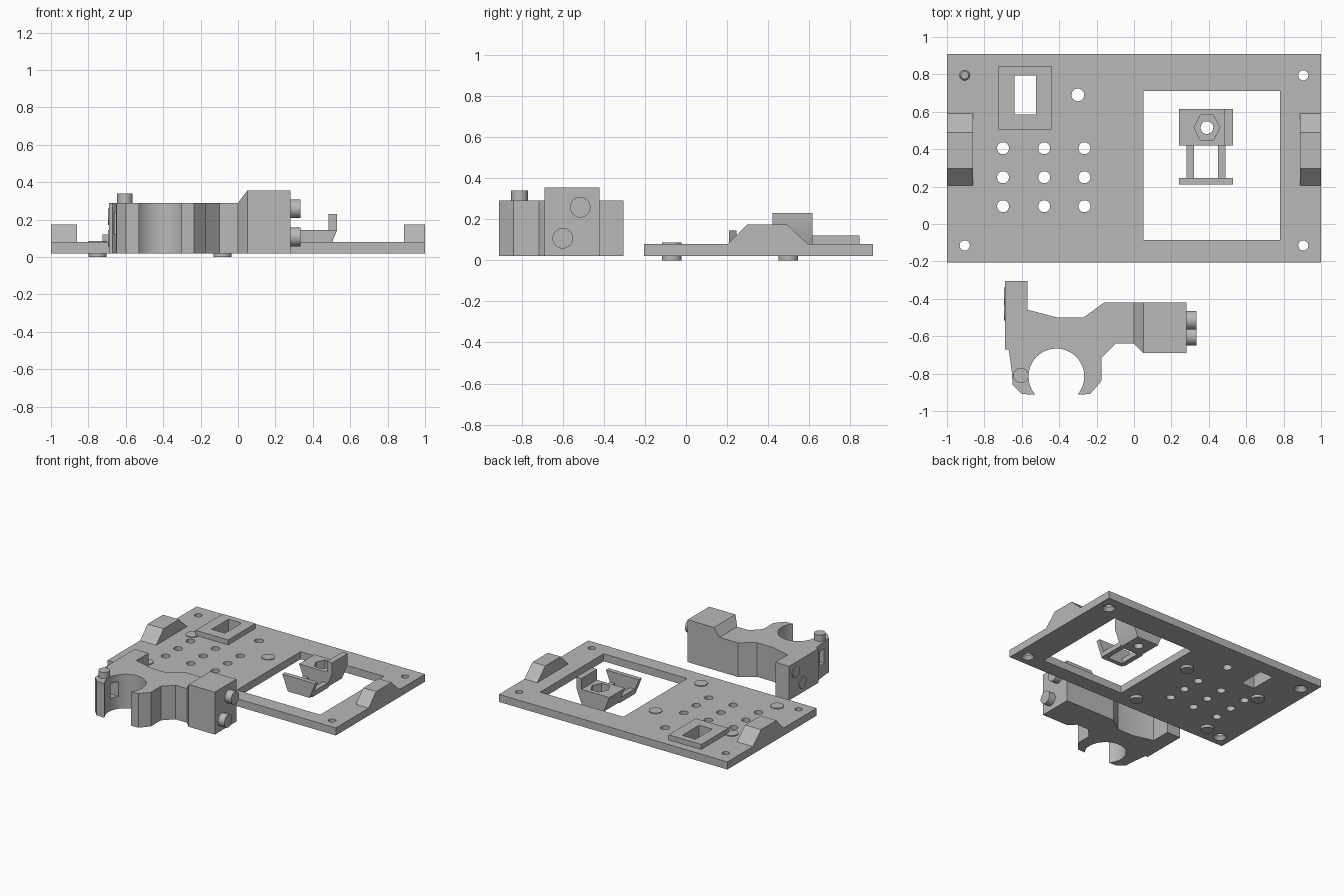
import bpy, bmesh, math
from mathutils import Vector

if "Cube" in bpy.data.objects:
    bpy.data.objects.remove(bpy.data.objects["Cube"])

grey = bpy.data.materials.new("light_grey")
grey.diffuse_color = (0.48, 0.48, 0.48, 1)
grey.use_nodes = True
grey.node_tree.nodes["Principled BSDF"].inputs["Base Color"].default_value = grey.diffuse_color


def finish(name, bm):
    bmesh.ops.recalc_face_normals(bm, faces=bm.faces)
    me = bpy.data.meshes.new(name)
    bm.to_mesh(me)
    bm.free()
    ob = bpy.data.objects.new(name, me)
    bpy.context.collection.objects.link(ob)
    me.materials.append(grey)
    return ob


def prism(name, pts, lo, hi, axis="z"):
    """Extrude a 2D profile along an axis: (x,y) on z, (x,z) on y, (y,z) on x."""
    place = {"z": lambda a, b, c: (a, b, c),
             "y": lambda a, b, c: (a, c, b),
             "x": lambda a, b, c: (c, a, b)}[axis]
    bm = bmesh.new()
    face = bm.faces.new([bm.verts.new(place(a, b, lo)) for a, b in pts])
    ext = bmesh.ops.extrude_face_region(bm, geom=[face])
    verts = [v for v in ext["geom"] if isinstance(v, bmesh.types.BMVert)]
    bmesh.ops.translate(bm, verts=verts, vec=Vector(place(0, 0, hi - lo)))
    return finish(name, bm)


def rect(x0, x1, y0, y1):
    return [(x0, y0), (x1, y0), (x1, y1), (x0, y1)]


def arc(cx, cy, r, a0, a1, n):
    return [(cx + r * math.cos(math.radians(a0 + (a1 - a0) * i / n)),
             cy + r * math.sin(math.radians(a0 + (a1 - a0) * i / n))) for i in range(n + 1)]


def circle(cx, cy, r, n=32):
    return arc(cx, cy, r, 0, 360, n)[:-1]


def smooth(ob):
    bpy.ops.object.select_all(action="DESELECT")
    ob.select_set(True)
    bpy.context.view_layer.objects.active = ob
    bpy.ops.object.shade_smooth_by_angle(angle=math.radians(30))


def cut(ob, cutters):
    for c in cutters:
        m = ob.modifiers.new("cut", "BOOLEAN")
        m.operation = "DIFFERENCE"
        m.solver = "EXACT"
        m.object = c
        bpy.context.view_layer.objects.active = ob
        bpy.ops.object.modifier_apply(modifier=m.name)
        bpy.data.objects.remove(c)
    smooth(ob)


# Base plate with display window, button holes and corner screw holes
plate = prism("base_plate", rect(-1, 1, -0.205, 0.91), 0.02, 0.08)
holes = [prism("cutter", rect(0.05, 0.78, -0.085, 0.71), -0.1, 0.3),
         prism("cutter", rect(-0.64, -0.525, 0.585, 0.795), -0.1, 0.3),
         prism("cutter", circle(-0.3, 0.69, 0.034), -0.1, 0.3)]
for x in (-0.7, -0.48, -0.265):
    for y in (0.095, 0.25, 0.405):
        holes.append(prism("cutter", circle(x, y, 0.032), -0.1, 0.3))
for x in (-0.905, 0.905):
    for y in (-0.115, 0.795):
        holes.append(prism("cutter", circle(x, y, 0.027), -0.1, 0.3))
        # Countersink on the underside
        bm = bmesh.new()
        bmesh.ops.create_cone(bm, cap_ends=True, segments=32, radius1=0.06,
                              radius2=0.02, depth=0.05)
        bmesh.ops.translate(bm, verts=bm.verts, vec=(x, y, 0.03))
        holes.append(finish("cutter", bm))
cut(plate, holes)

# Raised frame around the small slot
frame = prism("slot_frame", rect(-0.725, -0.44, 0.505, 0.845), 0.08, 0.12)
cut(frame, [prism("cutter", rect(-0.64, -0.525, 0.585, 0.795), 0, 0.3)])

# Four pins through the plate
for i, (x, y) in enumerate([(a, b) for a in (-0.75, -0.083) for b in (-0.07, 0.498)]):
    smooth(prism(f"plate_pin_{i}", circle(x, y, 0.048), 0, 0.086))

# Ramped side brackets
ramp = [(0.205, 0.08), (0.298, 0.175), (0.49, 0.175), (0.592, 0.08)]
prism("bracket_left", ramp, -1, -0.86, "x")
prism("bracket_right", ramp, 0.888, 1, "x")

# Clip: tapered body with upright tab, nut recess, two bars, front lip
body = prism("clip_body", [(0.29, 0.02), (0.48, 0.02), (0.53, 0.145), (0.53, 0.23),
                           (0.485, 0.23), (0.485, 0.145), (0.24, 0.145)], 0.42, 0.615, "y")
hexagon = [(0.39 + (x - 0.39) * 0.9, y) for x, y in circle(0.39, 0.515, 0.077, 6)]
cut(body, [prism("cutter", hexagon, 0.07, 0.3),
           prism("cutter", circle(0.39, 0.515, 0.034), -0.1, 0.3)])
for side, x in (("left", 0.28), ("right", 0.449)):
    prism(f"clip_bar_{side}", rect(x, x + 0.041, 0.23, 0.43), 0.02, 0.06)
prism("clip_lip", [(0.29, 0.02), (0.48, 0.02), (0.53, 0.145), (0.24, 0.145)],
      0.21, 0.245, "y")

# Holder with a round gripping jaw
outline = [(-0.69, -0.305), (-0.57, -0.305), (-0.57, -0.458), (-0.41, -0.5), (-0.27, -0.5),
           (-0.16, -0.42), (0.28, -0.42), (0.28, -0.69), (0.05, -0.69), (0.0, -0.64),
           (-0.1, -0.64), (-0.175, -0.715), (-0.175, -0.84), (-0.235, -0.91)]
outline += arc(-0.415, -0.815, 0.149, -40, 220, 36)
outline += [(-0.6, -0.91), (-0.65, -0.86), (-0.652, -0.8), (-0.67, -0.67), (-0.69, -0.67)]
holder = prism("holder", outline, 0.02, 0.29)
cut(holder, [prism("cutter", rect(-0.79, -0.73, 0.12, 0.235), -0.8, -0.45, "x")])

# Raised end block, chamfered on top and at the front corner
block = prism("holder_end_block", [(0.0, 0.28), (0.28, 0.28), (0.28, 0.355),
                                   (0.05, 0.355), (0.0, 0.29)], -0.69, -0.42, "y")
cut(block, [prism("cutter", [(-0.05, -0.59), (0.1, -0.74), (-0.05, -0.74)], 0, 0.5)])

# Pegs on the end face, shallow discs on the other end, peg on the jaw tip
for i, (y, z) in enumerate([(-0.515, 0.258), (-0.6, 0.107)]):
    smooth(prism(f"end_peg_{i}", circle(y, z, 0.05), 0.27, 0.335, "x"))
for i, (y, z) in enumerate([(-0.385, 0.215), (-0.47, 0.1)]):
    smooth(prism(f"side_disc_{i}", circle(y, z, 0.045), -0.696, -0.68, "x"))
smooth(prism("jaw_peg", circle(-0.605, -0.81, 0.041), 0.28, 0.34))
